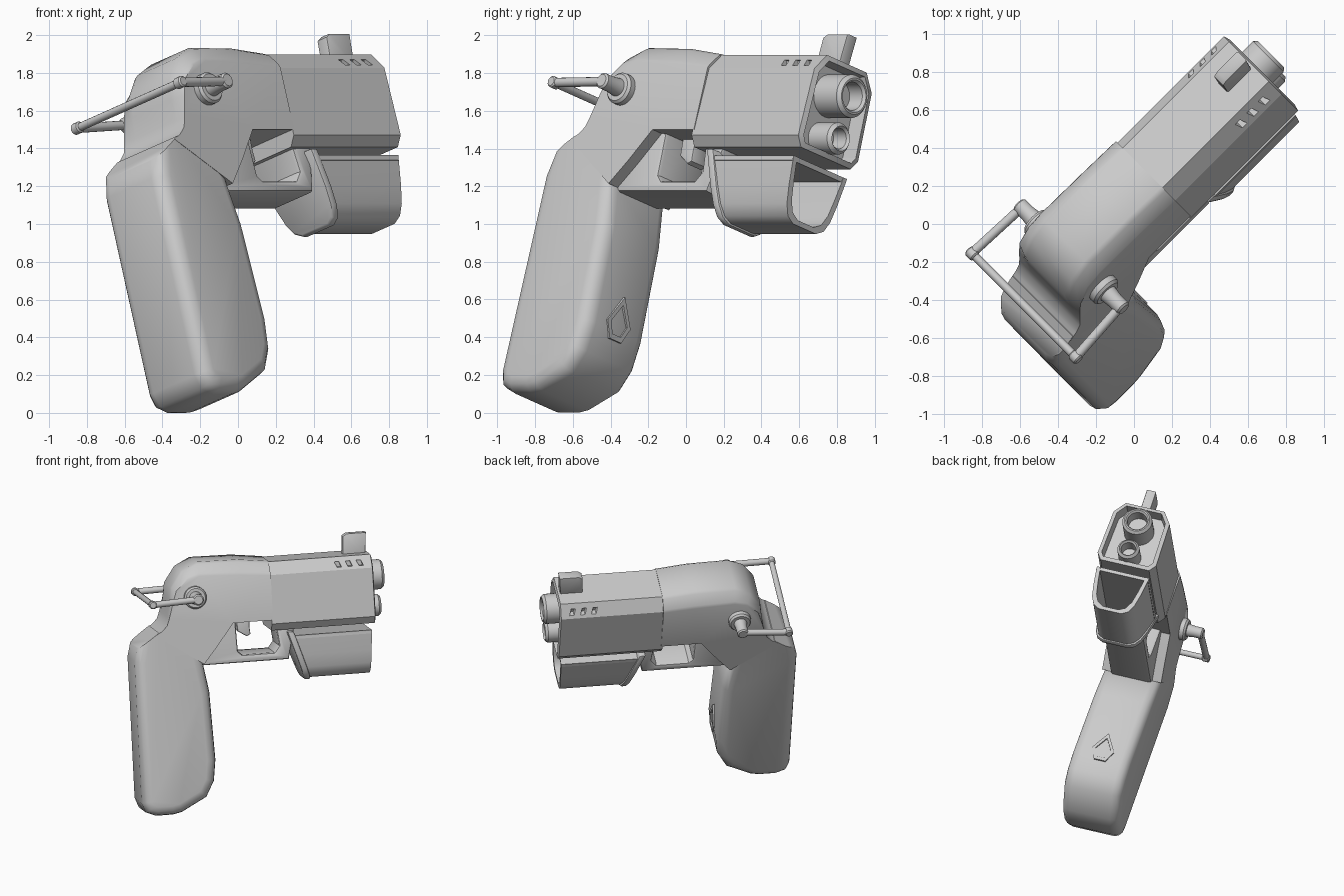
import bpy, bmesh, math
from mathutils import Matrix, Vector

if "Cube" in bpy.data.objects:
    bpy.data.objects.remove(bpy.data.objects["Cube"])

# Local frame: u along the barrel, s to the left, w up; the whole model is rolled and turned 45 degrees
ROLL = math.radians(17.5)
SC = -0.385
q = math.sqrt(0.5)
U, V, Z = Vector((q, q, 0)), Vector((-q, q, 0)), Vector((0, 0, 1))
S = V * math.cos(ROLL) - Z * math.sin(ROLL)
W = V * math.sin(ROLL) + Z * math.cos(ROLL)
FRAME = Matrix((U, S, W)).transposed().to_4x4() @ Matrix.Translation((0, SC, 0))
parts = []


def finish(name, bm, angle=35):
    bmesh.ops.recalc_face_normals(bm, faces=bm.faces)
    me = bpy.data.meshes.new(name)
    bm.to_mesh(me)
    bm.free()
    me.transform(FRAME)
    ob = bpy.data.objects.new(name, me)
    bpy.context.collection.objects.link(ob)
    parts.append(ob)
    ob["angle"] = angle
    return ob


def loft(*loops, bm=None):
    """Solid through matching loops of points."""
    bm = bm or bmesh.new()
    vs = [[bm.verts.new(p) for p in lp] for lp in loops]
    n = len(vs[0])
    bm.faces.new(vs[0])
    bm.faces.new(vs[-1][::-1])
    for a, b in zip(vs, vs[1:]):
        for i in range(n):
            bm.faces.new((a[i], b[i], b[(i + 1) % n], a[(i + 1) % n]))
    bmesh.ops.recalc_face_normals(bm, faces=bm.faces)
    return bm


def side_profile(pts, half, bevel=0.0, segs=3, keep=lambda a, b: True):
    """Extrude a (u, w) profile across the width and round its outline edges."""
    bm = loft([(u, -half, w) for u, w in pts], [(u, half, w) for u, w in pts])
    if bevel:
        es = [e for e in bm.edges if abs(e.verts[0].co.y - e.verts[1].co.y) < 1e-5
              and keep(e.verts[0].co, e.verts[1].co)]
        bmesh.ops.bevel(bm, geom=es, offset=bevel, segments=segs, profile=0.5,
                        affect='EDGES', clamp_overlap=True)
    return bm


def lathe(name, prof, place, n=28):
    """Revolve (distance, radius) points; place maps (d, a, b) to the local frame."""
    ang = [2 * math.pi * i / n for i in range(n)]
    return finish(name, loft(*[[place(d, r * math.cos(t), r * math.sin(t)) for t in ang] for d, r in prof]))


def rod(name, p, e, r, n=14):
    p, e = Vector(p), Vector(e)
    d = e - p
    m = d.to_track_quat('Z', 'Y').to_matrix()
    L, c = d.length, r * 0.25
    return lathe(name, [(0, r - c), (c, r), (L - c, r), (L, r - c)],
                 lambda t, a, b: p + m @ Vector((a, b, t)), n)


# Grip
grip = [(-.835, 1.12), (-.81, 1.22), (-.645, 1.335), (-.31, 1.08), (-.27, .85), (-.25, .32), (-.27, .16),
        (-.335, .04), (-.53, -.062), (-.60, -.077), (-.73, -.077), (-.81, -.045), (-.838, .03)]
finish("grip", side_profile(grip, .235, .075, 3, lambda a, b: max(a.z, b.z) < 1.3), 50)

# Pentagon ring on the front of the grip
pent = [(0, .51), (.09, .36), (.045, .27), (-.045, .27), (-.09, .36)]
bm = bmesh.new()
cen = Vector((0, .365))
rings = []
for u, k in ((-.29, 1), (-.242, 1), (-.242, .7), (-.29, .7)):
    rings.append([bm.verts.new((u, *(cen + (Vector(p) - cen) * k))) for p in pent])
for j in range(4):
    for i in range(5):
        a, b = rings[j], rings[(j + 1) % 4]
        bm.faces.new((a[i], a[(i + 1) % 5], b[(i + 1) % 5], b[i]))
finish("grip_ring", bm)

# Rear body: profile points with how far each pulls in (du, dw) at the rounded sides
body = [(-.67, 1.315, 0, 0), (-.62, 1.345, 0, 0), (-.58, 1.385, 0, 0), (-.56, 1.44, 0, 0),
        (-.54, 1.56, .015, 0), (-.525, 1.67, .03, -.02), (-.44, 1.79, .035, -.06), (-.32, 1.85, .01, -.10),
        (0, 1.845, 0, -.11), (.24, 1.815, 0, -.10), (.24, 1.37, 0, 0), (-.07, 1.37, 0, 0),
        (-.20, 1.20, 0, 0), (-.31, 1.07, 0, 0)]
layers = [(-.237, 1), (-.228, .8), (-.175, .15), (-.15, 0)]
layers += [(-s, k) for s, k in layers[::-1]]
finish("rear_body", loft(*[[(u + k * du, s, w + k * dw)
                            for u, w, du, dw in body] for s, k in layers]), 40)

# Barrel housing with recessed muzzle
octo = [(.155, 1.81), (.225, 1.715), (.235, 1.34), (.195, 1.285)]
octo = octo + [(-s, w) for s, w in octo[::-1]]
bm = loft([(.23, s, w) for s, w in octo], [(1.03, s, w) for s, w in octo])
front = [f for f in bm.faces if f.calc_center_median().x > 1]
bmesh.ops.inset_region(bm, faces=front, thickness=.032)
for v in front[0].verts:
    v.co.x += .01
bmesh.ops.inset_region(bm, faces=front, thickness=.008)
for v in front[0].verts:
    v.co.x -= .09
housing = finish("barrel_housing", bm, 30)

# Vent slots cut through the top chamfers
bm = bmesh.new()
for sg in (-1, 1):
    for u in (.775, .86, .945):
        a = [(u - .015, sg * .165, 1.735), (u + .02, sg * .165, 1.735),
             (u + .005, sg * .165, 1.775), (u - .03, sg * .165, 1.775)]
        loft(a, [(x, sg * .26, z) for x, y, z in a], bm=bm)
cutter = finish("slot_cutter", bm)
cutter.hide_render = True
parts.remove(cutter)
mod = housing.modifiers.new("slots", 'BOOLEAN')
mod.operation, mod.object, mod.solver = 'DIFFERENCE', cutter, 'EXACT'
bpy.context.view_layer.objects.active = housing
bpy.ops.object.modifier_apply(modifier=mod.name)
bpy.data.objects.remove(cutter)

# Two muzzle tubes
for name, w0, r, hole, end in (("upper_muzzle", 1.63, .115, .075, 1.14),
                               ("lower_muzzle", 1.395, .085, .055, 1.11)):
    lathe(name, [(.9, r), (end - .02, r), (end, r - .018), (end, hole + .012),
                 (end - .015, hole), (end - .11, hole)],
          lambda d, a, b, w0=w0: (d, a, w0 + b), 32)

# Front sight
sight = [(.835, 1.78), (1.01, 1.78), (1.025, 1.965), (.875, 1.965), (.845, 1.945)]
finish("front_sight", side_profile(sight, .038, .008, 2))

# Trigger guard and trigger
guard = [(-.36, 1.05), (.36, 1.05), (.42, 1.32), (.27, 1.32), (.29, 1.16), (.25, 1.11),
         (0, 1.11), (-.03, 1.14), (-.04, 1.42), (-.30, 1.42)]
finish("trigger_guard", side_profile(guard, .165, .022, 2))
trig = [(-.02, 1.42), (.09, 1.42), (.085, 1.31), (.09, 1.25), (.06, 1.235), (-.01, 1.28)]
finish("trigger", side_profile(trig, .06, .012, 2))

# Under-barrel trough with lid and slanted back plate
half_u = [(.21, 1.235), (.19, 1.08), (.17, .98), (.14, .92), (.09, .892)]


def section(grow):
    r = [(s + grow, w if i == 0 else w - grow) for i, (s, w) in enumerate(half_u)]
    return r + [(-s, w) for s, w in r[::-1]]


def slant(u, w):
    return u + (1.25 - w) * .33


outline = section(0) + section(-.028)[::-1]
finish("trough", loft([(slant(.39, w), s, w) for s, w in outline],
                      [(1.005 - (1.25 - w) * .05, s, w) for s, w in outline]))
finish("trough_lid", side_profile([(.38, 1.208), (1.0, 1.208), (1.002, 1.235), (.38, 1.235)], .209))
plate = section(.012)
plate = [(.222, 1.27)] + plate[1:-1] + [(-.222, 1.27)]
bm = loft([(slant(.355, w), s, w) for s, w in plate], [(slant(.405, w), s, w) for s, w in plate])
bmesh.ops.bevel(bm, geom=[e for e in bm.edges if e.calc_face_angle(0) > 1.1], offset=.012,
                segments=2, profile=.5, affect='EDGES')
finish("trough_back_plate", bm)

# Rear wire frame on side pivots
for sg, side in ((-1, "right"), (1, "left")):
    lathe(side + "_pivot", [(.2, .086), (.27, .086), (.285, .074), (.285, .05), (.34, .043), (.40, .043),
                            (.41, .033)],
          lambda d, a, b, sg=sg: (-.355 + a, sg * d, 1.59 + b))
    rod(side + "_arm", (-.355, sg * .385, 1.59), (-.71, sg * .405, 1.578), .025)
    rod(side + "_joint", (-.71, sg * .375, 1.578), (-.71, sg * .43, 1.578), .031)
rod("rear_bar", (-.71, -.41, 1.578), (-.71, .41, 1.578), .022)

# Stand the model on z = 0 and shade it
low = min(v.co.z for o in parts for v in o.data.vertices)
for o in parts:
    o.data.transform(Matrix.Translation((0, 0, -low)))
    bpy.ops.object.select_all(action='DESELECT')
    o.select_set(True)
    bpy.context.view_layer.objects.active = o
    bpy.ops.object.shade_smooth_by_angle(angle=math.radians(o["angle"]))
